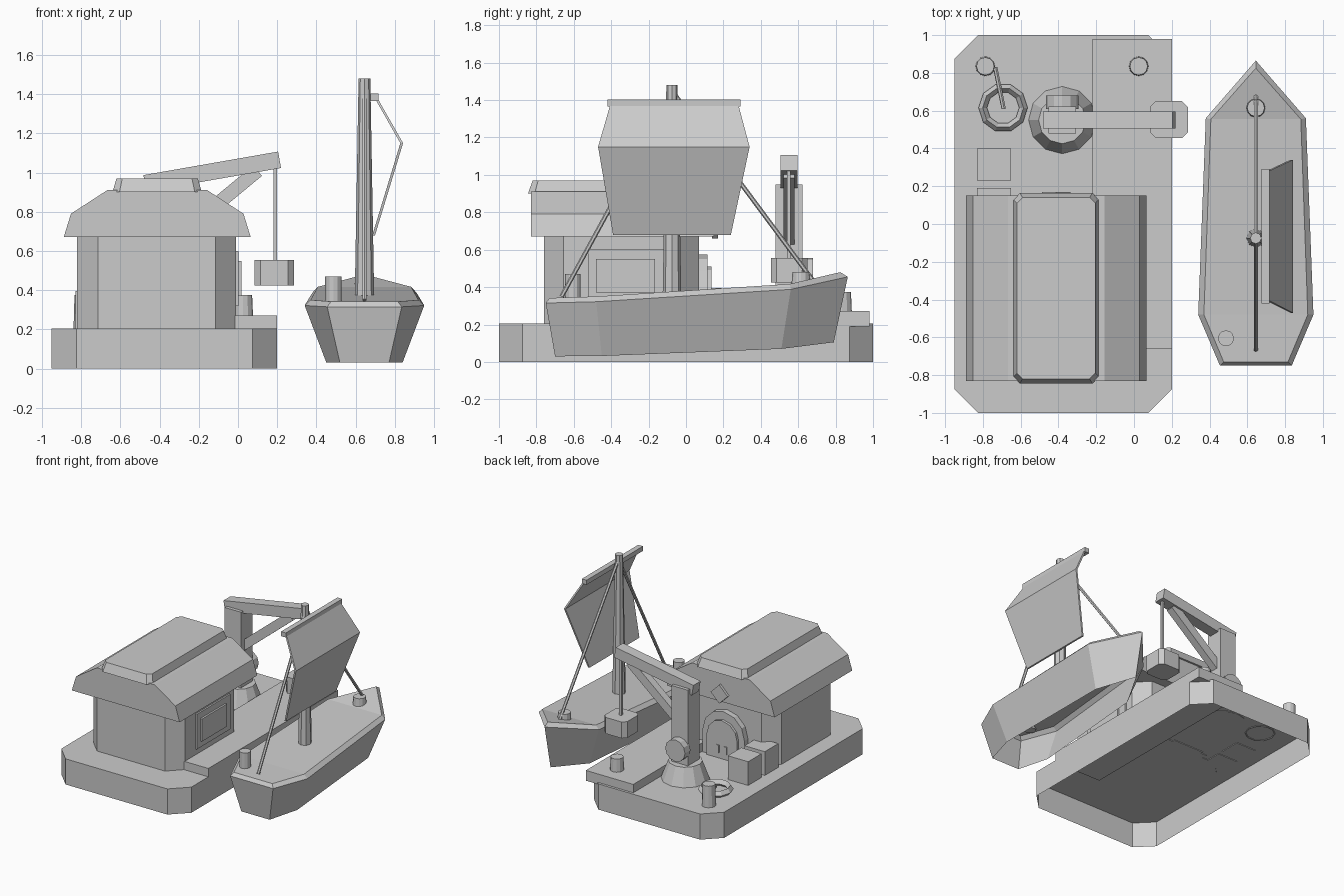
import bpy, bmesh, math
from mathutils import Vector, Matrix

cube = bpy.data.objects.get("Cube")
if cube:
    bpy.data.objects.remove(cube)

GREY = (0.6, 0.6, 0.6, 1)
mat = bpy.data.materials.new("light grey")
mat.use_nodes = True
mat.diffuse_color = GREY
mat.node_tree.nodes["Principled BSDF"].inputs["Base Color"].default_value = GREY


def finish(name, bm, fix=True):
    if fix:
        bmesh.ops.recalc_face_normals(bm, faces=bm.faces)
    me = bpy.data.meshes.new(name)
    bm.to_mesh(me)
    bm.free()
    me.materials.append(mat)
    ob = bpy.data.objects.new(name, me)
    bpy.context.collection.objects.link(ob)
    return ob


def loft(name, loops, bottom=True, top=True, fix=True):
    """Skin equal-length rings, listed from bottom to top."""
    bm = bmesh.new()
    rings = [[bm.verts.new(p) for p in loop] for loop in loops]
    n = len(rings[0])
    for a, b in zip(rings, rings[1:]):
        for i in range(n):
            j = (i + 1) % n
            bm.faces.new((a[i], a[j], b[j], b[i]))
    if bottom:
        bm.faces.new(rings[0][::-1])
    if top:
        bm.faces.new(rings[-1])
    return finish(name, bm, fix)


def octagon(x0, x1, y0, y1, c, z):
    """Rectangle with cut corners, counter-clockwise."""
    return [(x, y, z) for x, y in (
        (x0 + c, y0), (x1 - c, y0), (x1, y0 + c), (x1, y1 - c),
        (x1 - c, y1), (x0 + c, y1), (x0, y1 - c), (x0, y0 + c))]


def box(name, x0, x1, y0, y1, z0, z1):
    ring = lambda z: [(x0, y0, z), (x1, y0, z), (x1, y1, z), (x0, y1, z)]
    return loft(name, [ring(z0), ring(z1)])


def extrude_y(name, outline, y0, y1):
    """Extrude an x-z outline along y."""
    return loft(name, [[(x, y, z) for x, z in outline] for y in (y0, y1)])


def rod(name, a, b, r1, r2=None, sides=12):
    """Cylinder or cone between two points."""
    a, b = Vector(a), Vector(b)
    d = b - a
    bm = bmesh.new()
    m = Matrix.Translation((a + b) / 2) @ Vector((0, 0, 1)).rotation_difference(d).to_matrix().to_4x4()
    bmesh.ops.create_cone(bm, cap_ends=True, segments=sides, radius1=r1,
                          radius2=r1 if r2 is None else r2, depth=d.length, matrix=m)
    return finish(name, bm)


def beam(name, a, b, h, y, w):
    """Sloping square beam in the x-z plane."""
    a, b = Vector(a), Vector(b)
    d = (b - a).normalized()
    n = Vector((-d.y, d.x)) * h / 2
    return extrude_y(name, [a - n, b - n, b + n, a + n], y - w / 2, y + w / 2)


# Dock: a hollow block with cut corners, and a raised quay plank
loft("dock", [octagon(-0.95, 0.2, -1, 1, 0.125, z) for z in (0, 0.205)], bottom=False, fix=False)
box("quay_plank", -0.22, 0.2, -0.66, 0.98, 0.19, 0.272)

# House walls, barrel-like roof and ridge cap
HX = -0.412
loft("house_walls", [octagon(-0.82, -0.01, -0.76, 0.07, 0.105, z) for z in (0.2, 0.69)])
half = [(0.477, 0.67), (0.44, 0.79), (0.255, 0.91)]
extrude_y("house_roof", [(HX + x, z) for x, z in half] + [(HX - x, z) for x, z in half[::-1]], -0.83, 0.15)
loft("roof_cap", [octagon(-0.64, -0.185, -0.845, 0.165, 0.035, 0.9),
                  octagon(-0.62, -0.205, -0.82, 0.14, 0.03, 0.97)])

# Side window with raised pane
box("window_frame", -0.02, 0.003, -0.525, -0.1, 0.32, 0.6)
box("window_pane", -0.02, 0.018, -0.48, -0.165, 0.37, 0.55)


# Arched back door with handles, and gable diamond
def arch(r, top):
    s = top - r
    pts = [(HX + r * math.cos(math.pi * i / 6), s + r * math.sin(math.pi * i / 6)) for i in range(7)]
    return [(HX + r, 0.2)] + pts + [(HX - r, 0.2)]


extrude_y("door_frame", arch(0.185, 0.575), 0.05, 0.115)
extrude_y("door_leaf", arch(0.135, 0.51), 0.1, 0.135)
for side, x in (("left", 0.035), ("right", -0.035)):
    box(side + "_door_handle", HX + x - 0.012, HX + x + 0.012, 0.13, 0.142, 0.25, 0.31)
D = 0.075
extrude_y("gable_diamond", [(HX, 0.735 - D), (HX + D, 0.735), (HX, 0.735 + D), (HX - D, 0.735)], 0.14, 0.17)

# Crates beside the door
for name, y in (("outer_crate", 0.23), ("inner_crate", 0.02)):
    box(name, -0.83, -0.65, y, y + 0.17, 0.2, 0.395)

# Crane
CX, CY = -0.38, 0.55
rod("crane_base", (CX, CY, 0.2), (CX, CY, 0.345), 0.18, 0.125)
box("crane_post", CX - 0.072, CX + 0.072, CY - 0.072, CY + 0.072, 0.3, 0.95)
rod("crane_winch", (CX, CY + 0.06, 0.47), (CX, CY + 0.13, 0.47), 0.087)
beam("crane_boom", (-0.475, 0.945), (0.212, 1.065), 0.085, CY, 0.09)
beam("crane_brace", (-0.36, 0.63), (0.1, 1.01), 0.07, CY, 0.06)
box("crane_rope", 0.18, 0.2, CY - 0.01, CY + 0.01, 0.54, 1.04)
loft("hanging_crate", [octagon(0.085, 0.285, 0.455, 0.65, 0.03, z) for z in (0.425, 0.555)])

# Bollards and coiled rope
rod("dock_bollard", (-0.787, 0.835, 0.2), (-0.787, 0.835, 0.375), 0.052, 0.047)
rod("quay_bollard", (0.025, 0.835, 0.26), (0.025, 0.835, 0.375), 0.052, 0.047)
rings = []
for r, z in ((0.13, 0.225), (0.108, 0.255), (0.085, 0.225), (0.108, 0.2), (0.13, 0.225)):
    rings.append([(-0.693 + r * math.cos(i * math.pi / 5), 0.615 + r * math.sin(i * math.pi / 5), z)
                  for i in range(10)])
loft("rope_coil", rings, bottom=False, top=False)
rod("loose_rope", (-0.735, 0.83, 0.25), (-0.69, 0.61, 0.24), 0.012, sides=6)

# Boat hull: open underneath, bevelled rail and three deck panels
BX = 0.645


def hull_ring(stations, bow):
    """Ring from half-width, y, z stations running stern to bow."""
    return ([(BX + w, y, z) for w, y, z in stations] + [(BX, *bow)]
            + [(BX - w, y, z) for w, y, z in stations[::-1]])


keel = hull_ring([(0.125, -0.7, 0.03), (0.195, -0.45, 0.032), (0.15, 0.51, 0.07)], (0.79, 0.105))
rail = hull_ring([(0.19, -0.75, 0.315), (0.305, -0.48, 0.322), (0.265, 0.56, 0.388)], (0.865, 0.455))
inner = hull_ring([(0.17, -0.73, 0.342), (0.275, -0.48, 0.35), (0.238, 0.555, 0.417)], (0.825, 0.48))
loft("boat_hull", [keel, rail, inner], bottom=False, top=False, fix=False)
bm = bmesh.new()
v = [bm.verts.new(p) for p in inner]
for face in ((0, 1, 5, 6), (1, 2, 4, 5), (2, 3, 4)):
    bm.faces.new([v[i] for i in face])
finish("boat_deck", bm, False)

# Mast, stays and deck posts
MY = -0.075
rod("mast", (BX, MY, 0.34), (BX, MY, 1.48), 0.05, 0.03, 8)
rod("stern_stay", (BX, -0.665, 0.35), (BX, MY, 1.43), 0.012, sides=6)
rod("bow_stay", (BX, 0.69, 0.42), (BX, MY, 1.45), 0.012, sides=6)
rod("bow_post", (BX, 0.615, 0.4), (BX, 0.615, 0.482), 0.052, 0.046)
rod("stern_barrel", (0.487, -0.605, 0.33), (0.487, -0.605, 0.47), 0.042)

# Yard and bent sail
box("yard", 0.675, 0.717, -0.42, 0.292, 1.365, 1.402)
rows = [(0.685, -0.39, 0.24, 0.68), (0.828, -0.47, 0.34, 1.15), (0.7, -0.405, 0.28, 1.375)]
T = 0.014
loft("sail", [[(x, y0, z), (x + T, y0, z), (x + T, y1, z), (x, y1, z)] for x, y0, y1, z in rows])
